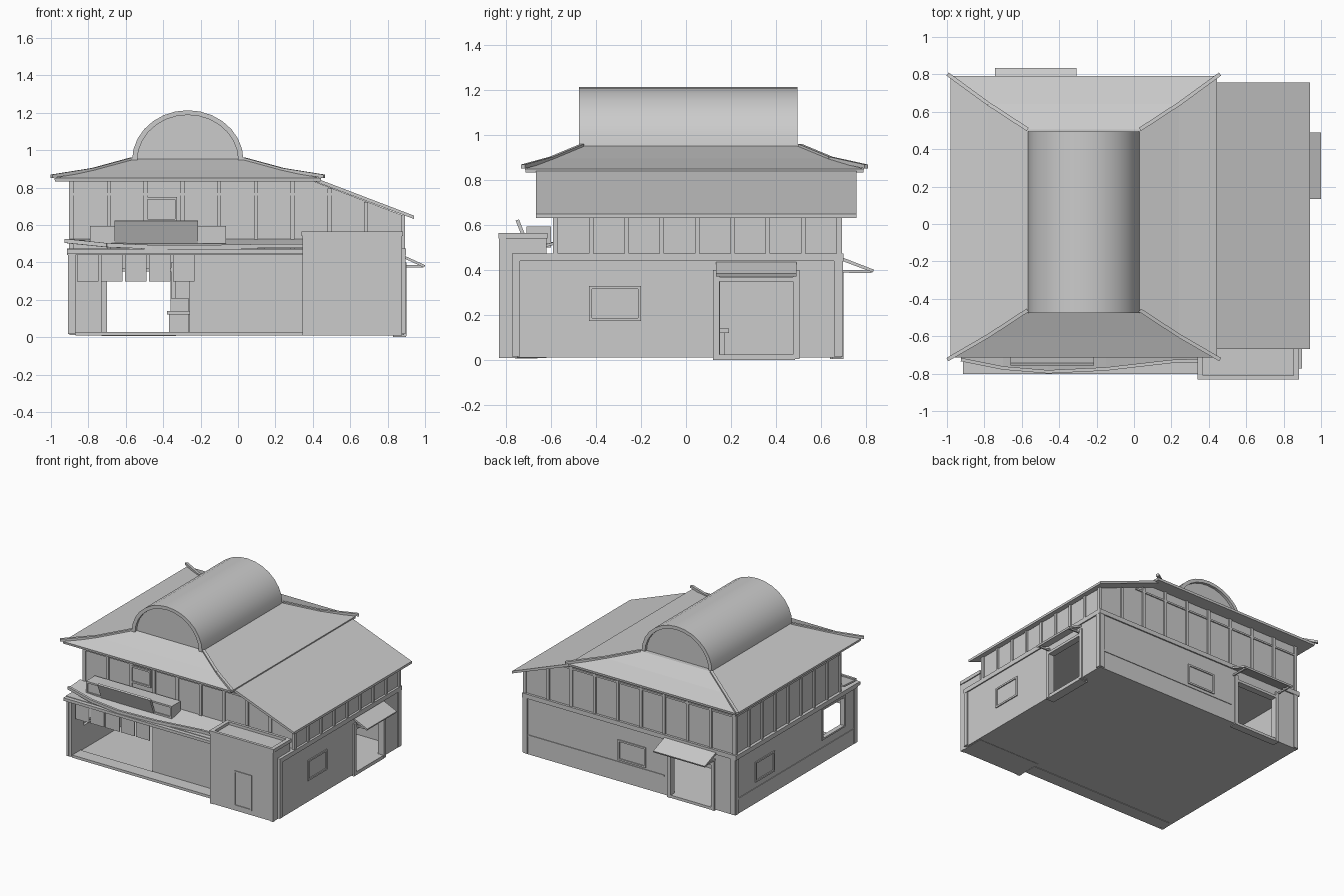
import bpy, bmesh, math
from mathutils import Vector

cube = bpy.data.objects.get("Cube")
if cube:
    bpy.data.objects.remove(cube, do_unlink=True)

grey = bpy.data.materials.new("plain_grey")
grey.use_nodes = True
grey.diffuse_color = (0.6, 0.6, 0.6, 1)
grey.node_tree.nodes["Principled BSDF"].inputs["Base Color"].default_value = (0.6, 0.6, 0.6, 1)


def finish(name, bm):
    bmesh.ops.recalc_face_normals(bm, faces=bm.faces[:])
    mesh = bpy.data.meshes.new(name)
    bm.to_mesh(mesh)
    bm.free()
    mesh.materials.append(grey)
    obj = bpy.data.objects.new(name, mesh)
    bpy.context.collection.objects.link(obj)
    return obj


def box(name, x, y, z):
    """Box from three (low, high) ranges."""
    bm = bmesh.new()
    bmesh.ops.create_cube(bm, size=1)
    for v in bm.verts:
        v.co = [(r[0] + r[1]) / 2 + c * (r[1] - r[0]) for c, r in zip(v.co, (x, y, z))]
    return finish(name, bm)


def prism(name, pts, axis, lo, hi):
    """Extrude an x-z profile along y, or a y-z profile along x."""
    bm = bmesh.new()
    place = (lambda p: (p[0], lo, p[1])) if axis == "y" else (lambda p: (lo, p[0], p[1]))
    face = bm.faces.new([bm.verts.new(place(p)) for p in pts])
    ext = bmesh.ops.extrude_face_region(bm, geom=[face])
    d = Vector((0, hi - lo, 0) if axis == "y" else (hi - lo, 0, 0))
    bmesh.ops.translate(bm, verts=[g for g in ext["geom"] if isinstance(g, bmesh.types.BMVert)], vec=d)
    return finish(name, bm)


def beam(name, a, b, w, h):
    """Straight square bar between two points."""
    a, b = Vector(a), Vector(b)
    d = b - a
    side = d.cross(Vector((0, 0, 1))).normalized() * w / 2
    up = Vector((0, 0, h / 2))
    bm = bmesh.new()
    ends = [[bm.verts.new(p + side * s + up * t) for s, t in ((-1, -1), (1, -1), (1, 1), (-1, 1))] for p in (a, b)]
    for i in range(4):
        j = (i + 1) % 4
        bm.faces.new((ends[0][i], ends[0][j], ends[1][j], ends[1][i]))
    for e in ends:
        bm.faces.new(e)
    return finish(name, bm)


def frame(name, side, at, u, z, w=0.013, out=0.008):
    """Rectangular trim on a wall; side is the axis the wall faces."""
    parts = [((u[0], u[0] + w), z), ((u[1] - w, u[1]), z),
             (u, (z[0], z[0] + w)), (u, (z[1] - w, z[1]))]
    for ru, rz in parts:
        depth = (at - out, at + out)
        if side == "x":
            box(name, depth, ru, rz)
        else:
            box(name, ru, depth, rz)


# Floor, sills and lower walls with their openings
W, E, S, N = -0.90, 0.888, -0.77, 0.69
box("floor", (W, E), (-0.75, N), (0.012, 0.022))
box("front_step", (-0.87, 0.35), (-0.76, -0.66), (0.008, 0.028))
box("side_sill", (0.83, 0.897), (0.12, 0.485), (0, 0.026))
box("back_sill", (-0.72, -0.34), (0.64, 0.697), (0.005, 0.026))
LOW = (0.017, 0.45)
box("left_wall", (0.86, E), (S, 0.15), LOW)
box("left_wall", (0.86, E), (0.48, N), LOW)
box("left_wall_lintel", (0.86, E), (0.15, 0.48), (0.355, 0.45))
box("back_wall", (W, -0.70), (0.66, N), LOW)
box("back_wall", (-0.36, E), (0.66, N), LOW)
box("back_wall_lintel", (-0.70, -0.36), (0.66, N), (0.355, 0.45))
box("right_wall", (W, -0.87), (-0.36, N), LOW)
box("right_wall", (W, -0.87), (S, -0.62), LOW)
box("right_wall_sill", (W, -0.87), (-0.62, -0.36), (0.017, 0.2))
box("right_wall_lintel", (W, -0.87), (-0.62, -0.36), (0.42, 0.45))
box("front_wall", (-0.26, 0.86), (-0.66, -0.63), LOW)
box("belt_beam", (-0.915, 0.897), (-0.773, 0.70), (0.44, 0.474))

# Corner posts, wainscot rails and door posts
for x in (W, E):
    for y in (S + 0.015, N - 0.015):
        box("corner_post", (x - 0.008, x + 0.008), (y - 0.018, y + 0.018), (0.017, 0.45))
for x in (W + 0.015, E - 0.015):
    box("corner_post", (x - 0.018, x + 0.018), (N - 0.008, N + 0.008), (0.017, 0.45))
box("right_rail", (W - 0.005, W), (-0.75, N), (0.12, 0.132))
box("back_rail", (-0.3, E), (N, N + 0.005), (0.15, 0.162))
for y in (0.135, 0.49):
    box("side_door_post", (0.85, 0.9), (y - 0.014, y + 0.014), (0.005, 0.4))
box("side_door_head", (0.85, 0.9), (0.135, 0.49), (0.35, 0.37))
for x in (-0.715, -0.345):
    box("back_door_post", (x - 0.014, x + 0.014), (0.65, 0.7), (0.005, 0.4))
box("back_door_head", (-0.715, -0.345), (0.65, 0.7), (0.35, 0.37))

# Window trims
frame("left_window", "x", E, (-0.43, -0.2), (0.175, 0.33))
frame("right_window", "x", W, (0.22, 0.45), (0.175, 0.33))
frame("back_window", "y", N, (-0.145, 0.09), (0.175, 0.33))
frame("right_opening_trim", "x", W, (-0.63, -0.35), (0.19, 0.43))

# Door awnings
prism("side_awning", [(0.88, 0.44), (1.0, 0.385), (0.995, 0.372), (0.88, 0.425)], "y", 0.133, 0.49)
prism("back_awning", [(0.68, 0.462), (0.835, 0.402), (0.83, 0.39), (0.68, 0.446)], "x", -0.743, -0.307)
for y in (0.15, 0.475):
    beam("side_awning_bracket", (0.88, y, 0.38), (0.99, y, 0.378), 0.012, 0.012)
for x in (-0.725, -0.325):
    beam("back_awning_bracket", (x, 0.68, 0.395), (x, 0.825, 0.393), 0.012, 0.012)


# Upper storey, cut to the slope of the side roof
def under_roof(x):
    return min(0.835, 0.632 + 0.37 * (0.94 - x))


prism("upper_wall", [(W + 0.008, 0.46), (E - 0.008, 0.46), (E - 0.008, under_roof(E)),
                     (0.4, 0.835), (W + 0.008, 0.835)], "y", -0.582, 0.682)
for i in range(10):
    x = -0.887 + i * 0.1965
    for y in (-0.582, 0.682):
        box("upper_post", (x - 0.011, x + 0.011), (y - 0.01, y + 0.01), (0.47, under_roof(x + 0.011)))
for i in range(9):
    y = -0.578 + i * 0.157
    for x in (W + 0.006, E - 0.006):
        box("upper_post", (x - 0.01, x + 0.01), (y - 0.01, y + 0.01), (0.47, under_roof(x)))
for y in (-0.582, 0.682):
    box("upper_rail", (W, 0.56), (y - 0.008, y + 0.008), (0.757, 0.77))
box("upper_rail", (W, W + 0.012), (-0.59, 0.69), (0.757, 0.77))
frame("upper_window", "y", -0.584, (-0.5, -0.325), (0.62, 0.75))

# Side lean-to roof
prism("lean_to_roof", [(0.385, 0.842), (0.94, 0.632), (0.94, 0.65), (0.385, 0.862)], "y", -0.667, 0.757)

# Hip roof: concave slopes, fascia and soffit
CX, CY = -0.2685, 0.0125
levels = [(0.71, 0.75, 0.833), (0.7125, 0.7525, 0.85), (0.51, 0.62, 0.895), (0.30, 0.483, 0.952)]
bm = bmesh.new()
rings = []
for hx, hy, z in levels:
    shift = 0.025 if hy > 0.7 else 0.01
    rings.append([bm.verts.new((CX + sx * hx, CY + shift + sy * hy, z))
                  for sx, sy in ((-1, -1), (1, -1), (1, 1), (-1, 1))])
for lower, upper in zip(rings, rings[1:]):
    for i in range(4):
        j = (i + 1) % 4
        bm.faces.new((lower[i], lower[j], upper[j], upper[i]))
bm.faces.new(rings[0])
bm.faces.new(rings[-1])
corners = [[v.co.copy() for v in r] for r in rings[1:]]
finish("hip_roof", bm)
for i in range(4):
    low, mid, top = (c[i] for c in corners)
    tip = low + (low - mid).normalized() * 0.02
    tip.z = 0.86
    beam("hip_ridge", top, mid, 0.02, 0.018)
    beam("hip_ridge", mid, tip, 0.02, 0.018)


# Barrel roof: shell with recessed end walls
def arch(rx, rz):
    n = 14
    return [(-0.2685 - rx * math.cos(math.pi * i / n), 0.945 + rz * math.sin(math.pi * i / n)) for i in range(n + 1)]


barrel = prism("barrel_roof", arch(0.298, 0.268) + arch(0.27, 0.243)[::-1], "y", -0.475, 0.495)
bpy.ops.object.select_all(action="DESELECT")
barrel.select_set(True)
bpy.context.view_layer.objects.active = barrel
bpy.ops.object.shade_smooth_by_angle(angle=math.radians(30))
prism("barrel_end_wall", arch(0.272, 0.245), "y", -0.455, 0.475)

# Curved shop awning with a front edge bar and flat soffit
edge = [(-0.925, -0.725, 0.515), (-0.7, -0.77, 0.492), (-0.46, -0.79, 0.482), (-0.15, -0.775, 0.482),
        (0.2, -0.735, 0.488), (0.345, -0.73, 0.488)]
bm = bmesh.new()
front = [bm.verts.new(p) for p in edge]
back = [bm.verts.new((p[0], -0.585, 0.525)) for p in edge]
for i in range(len(edge) - 1):
    bm.faces.new((front[i], front[i + 1], back[i + 1], back[i]))
canopy = finish("shop_awning", bm)
solid = canopy.modifiers.new("thickness", "SOLIDIFY")
solid.thickness = 0.012
for a, b in zip(edge, edge[1:]):
    beam("awning_edge", a, b, 0.018, 0.022)
box("awning_soffit", (-0.915, 0.345), (-0.803, -0.65), (0.448, 0.47))

# Sign ledge and blank tilted board
box("sign_ledge", (-0.79, -0.065), (-0.70, -0.60), (0.50, 0.595))
frame("sign_ledge_trim", "y", -0.70, (-0.79, -0.065), (0.50, 0.595))
prism("sign_board", [(-0.757, 0.62), (-0.742, 0.625), (-0.695, 0.507), (-0.71, 0.502)], "x", -0.66, -0.215)

# Hanging cloths and counter
for i in range(5):
    x = -0.861 + i * 0.1285
    box("hanging_cloth", (x, x + 0.115), (-0.735, -0.729), (0.298, 0.45))
box("counter_base", (-0.37, -0.265), (0.02, 0.17), (0.022, 0.12))
box("counter_rim", (-0.38, -0.255), (0.01, 0.19), (0.12, 0.14))
box("counter_top", (-0.36, -0.265), (0.03, 0.15), (0.14, 0.21))

# Front annex with corner trims, parapet and door
AX, AY = (0.347, 0.875), (-0.825, -0.62)
box("annex", AX, AY, (0.01, 0.545))
for x in AX:
    box("annex_post", (x - 0.003 if x < 0.5 else x - 0.025, x + 0.025 if x < 0.5 else x + 0.003),
        (-0.83, -0.80), (0.01, 0.55))
    box("parapet_side", (x - 0.008 if x < 0.5 else x - 0.022, x + 0.022 if x < 0.5 else x + 0.008),
        (-0.832, -0.615), (0.54, 0.566))
for y in (-0.832, -0.637):
    box("parapet_end", (0.339, 0.883), (y, y + 0.022), (0.54, 0.566))
frame("annex_door", "y", AY[0], (0.545, 0.695), (0.045, 0.315), 0.01, 0.006)
